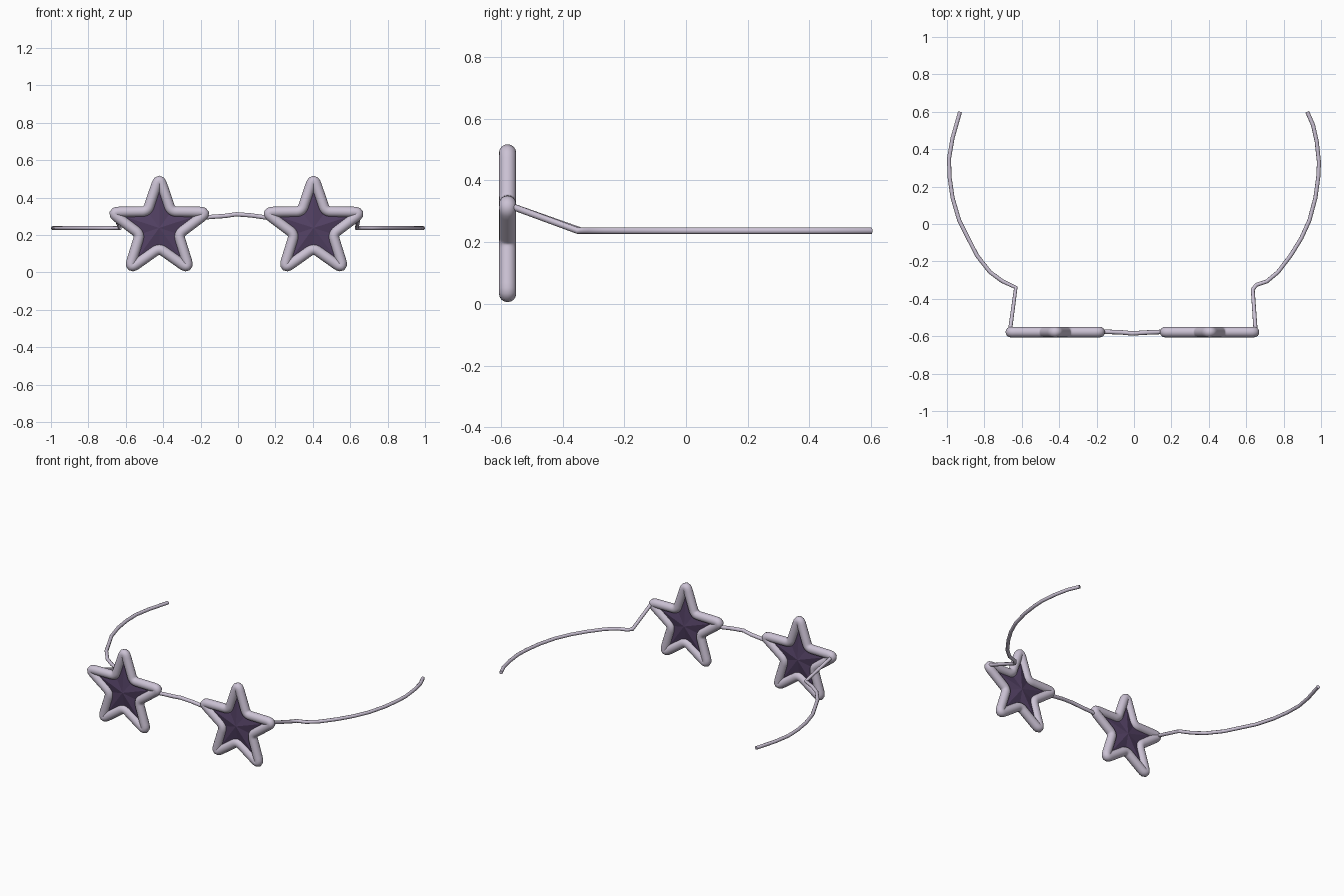
import bpy, bmesh, math
from mathutils import Vector

if "Cube" in bpy.data.objects:
    bpy.data.objects.remove(bpy.data.objects["Cube"])


def material(name, rgb):
    m = bpy.data.materials.new(name)
    m.diffuse_color = (*rgb, 1)
    m.use_nodes = True
    m.node_tree.nodes["Principled BSDF"].inputs["Base Color"].default_value = m.diffuse_color
    return m


FRAME = material("lavender_frame", (0.60, 0.54, 0.66))
LENS = material("dark_purple_lens", (0.085, 0.052, 0.125))
FRONT_Y, STAR_Z = -0.578, 0.238


def tube(name, points, radius, cyclic=False, sides=3):
    """Round wire swept along a path, converted to a smooth mesh."""
    cu = bpy.data.curves.new(name, 'CURVE')
    cu.dimensions = '3D'
    cu.bevel_depth = radius
    cu.bevel_resolution = sides
    cu.use_fill_caps = True
    sp = cu.splines.new('POLY')
    sp.points.add(len(points) - 1)
    for p, co in zip(sp.points, points):
        p.co = (*co, 1)
    sp.use_cyclic_u = cyclic
    cu.materials.append(FRAME)
    ob = bpy.data.objects.new(name, cu)
    bpy.context.collection.objects.link(ob)
    bpy.ops.object.select_all(action='DESELECT')
    ob.select_set(True)
    bpy.context.view_layer.objects.active = ob
    bpy.ops.object.convert(target='MESH')
    bpy.ops.object.shade_smooth_by_angle(angle=math.radians(50))
    return ob


def star(cx, outer, inner):
    """Ten alternating star corners in the front plane."""
    pts = []
    for i in range(10):
        a = math.pi / 2 + i * math.pi / 5
        r = inner if i % 2 else outer
        pts.append(Vector((cx + r * math.cos(a), FRONT_Y, STAR_Z + r * math.sin(a))))
    return pts


def rounded(pts, cuts, steps=6):
    """Replace each corner by a short curve."""
    out = []
    for i, p in enumerate(pts):
        d = cuts[i % 2]
        a = p + (pts[i - 1] - p).normalized() * d
        b = p + (pts[(i + 1) % len(pts)] - p).normalized() * d
        for k in range(steps + 1):
            t = k / steps
            out.append(a * (1 - t) ** 2 + p * 2 * t * (1 - t) + b * t * t)
    return out


def lens(name, cx):
    """Faceted star, slightly peaked at the centre on both faces."""
    bm = bmesh.new()
    rim = [bm.verts.new(p) for p in star(cx, 0.25, 0.11)]
    for side in (-1, 1):
        peak = bm.verts.new((cx, FRONT_Y + side * 0.022, STAR_Z))
        for i in range(10):
            bm.faces.new((rim[i], rim[(i + 1) % 10], peak))
    bmesh.ops.recalc_face_normals(bm, faces=bm.faces)
    me = bpy.data.meshes.new(name)
    bm.to_mesh(me)
    bm.free()
    me.materials.append(LENS)
    bpy.context.collection.objects.link(bpy.data.objects.new(name, me))


# Star rims and lenses
for side, cx in (("left", -0.421), ("right", 0.404)):
    tube(side + "_star_rim", rounded(star(cx, 0.275, 0.108), (0.05, 0.03)), 0.028, True, 6)
    lens(side + "_star_lens", cx)

# Nose bridge
tube("bridge", [(-0.19, -0.576, 0.293), (-0.13, -0.577, 0.298), (-0.07, -0.579, 0.302),
                (-0.01, -0.585, 0.311), (0.07, -0.580, 0.305), (0.17, -0.576, 0.291)], 0.012)

# Temple arms: hinge wire down from the rim tip, then a level bow
Z = 0.237
right = [(0.635, -0.35), (0.655, -0.325), (0.71, -0.307), (0.77, -0.257), (0.84, -0.165),
         (0.895, -0.075), (0.938, 0.02), (0.97, 0.14), (0.985, 0.25), (0.989, 0.33),
         (0.977, 0.44), (0.957, 0.53), (0.926, 0.60)]
left = [(-0.632, -0.34), (-0.705, -0.305), (-0.77, -0.257), (-0.84, -0.168), (-0.935, 0.02),
        (-0.97, 0.14), (-0.986, 0.25), (-0.989, 0.35), (-0.97, 0.46), (-0.93, 0.60)]
tube("right_temple", [(0.65, -0.57, 0.318)] + [(x, y, Z) for x, y in right], 0.011)
tube("left_temple", [(-0.663, -0.57, 0.318)] + [(x, y, Z) for x, y in left], 0.011)
